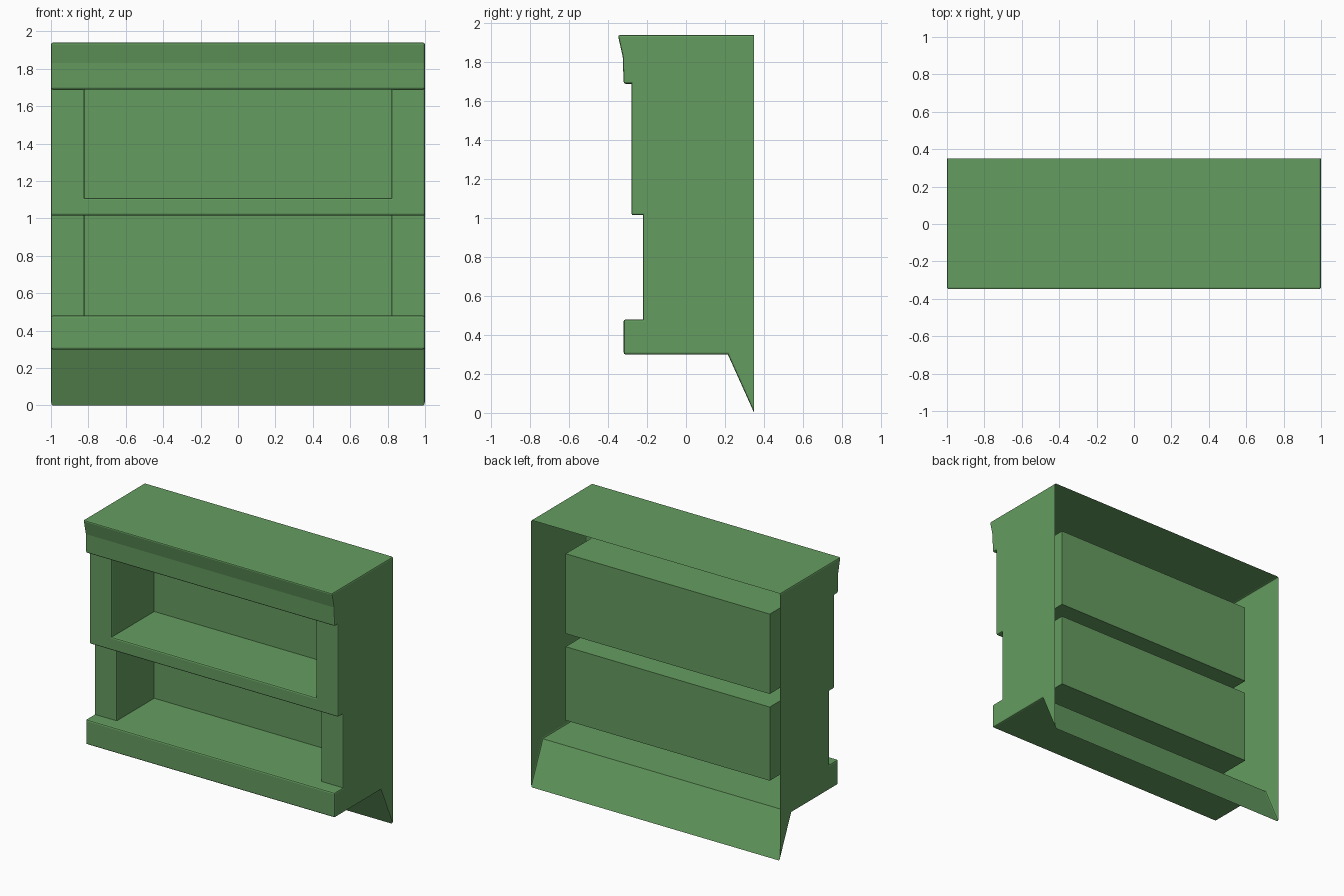
import bpy, bmesh, math

cube = bpy.data.objects.get("Cube")
if cube:
    bpy.data.objects.remove(cube, do_unlink=True)

green = bpy.data.materials.new("leaf_green")
green.use_nodes = True
colour = (0.13, 0.335, 0.117, 1)
green.diffuse_color = colour
green.node_tree.nodes["Principled BSDF"].inputs["Base Color"].default_value = colour

# Side profile (y, z) from the kick slope, up the front, to the back of the top
profile = [(0.35, 0), (0.215, 0.3), (-0.32, 0.3), (-0.32, 0.48),
           (-0.22, 0.48), (-0.22, 1.015), (-0.28, 1.015), (-0.28, 1.11),
           (-0.28, 1.69), (-0.32, 1.69), (-0.325, 1.83), (-0.35, 1.94),
           (0.35, 1.94)]
columns = [-1, -0.82, 0.82, 1]
niche_rows = (4, 7)      # profile segments that open into a niche
niche_back = 0.21

bm = bmesh.new()
grid = [[bm.verts.new((x, y, z)) for y, z in profile] for x in columns]

# Front, top and underside panels, with the two niches set back as open boxes
for i in range(len(columns) - 1):
    for j in range(len(profile) - 1):
        ring = [grid[i][j], grid[i + 1][j], grid[i + 1][j + 1], grid[i][j + 1]]
        if i == 1 and j in niche_rows:
            back = [bm.verts.new((v.co.x, niche_back, v.co.z)) for v in ring]
            for k in range(4):
                n = (k + 1) % 4
                bm.faces.new((ring[k], ring[n], back[n], back[k]))
            bm.faces.new(back)
        else:
            bm.faces.new(ring)

# Side panels; the back stays open
bm.faces.new(grid[0])
bm.faces.new(grid[-1][::-1])
bm.normal_update()

# Slightly eased outer edges
sharp = [e for e in bm.edges if len(e.link_faces) == 2 and e.is_convex
         and e.calc_face_angle() > math.radians(25)]
bmesh.ops.bevel(bm, geom=sharp, offset=0.01, segments=2, profile=0.5,
                affect='EDGES', clamp_overlap=True)

mesh = bpy.data.meshes.new("shelf_cabinet")
bm.to_mesh(mesh)
bm.free()
mesh.materials.append(green)
cabinet = bpy.data.objects.new("shelf_cabinet", mesh)
bpy.context.collection.objects.link(cabinet)
